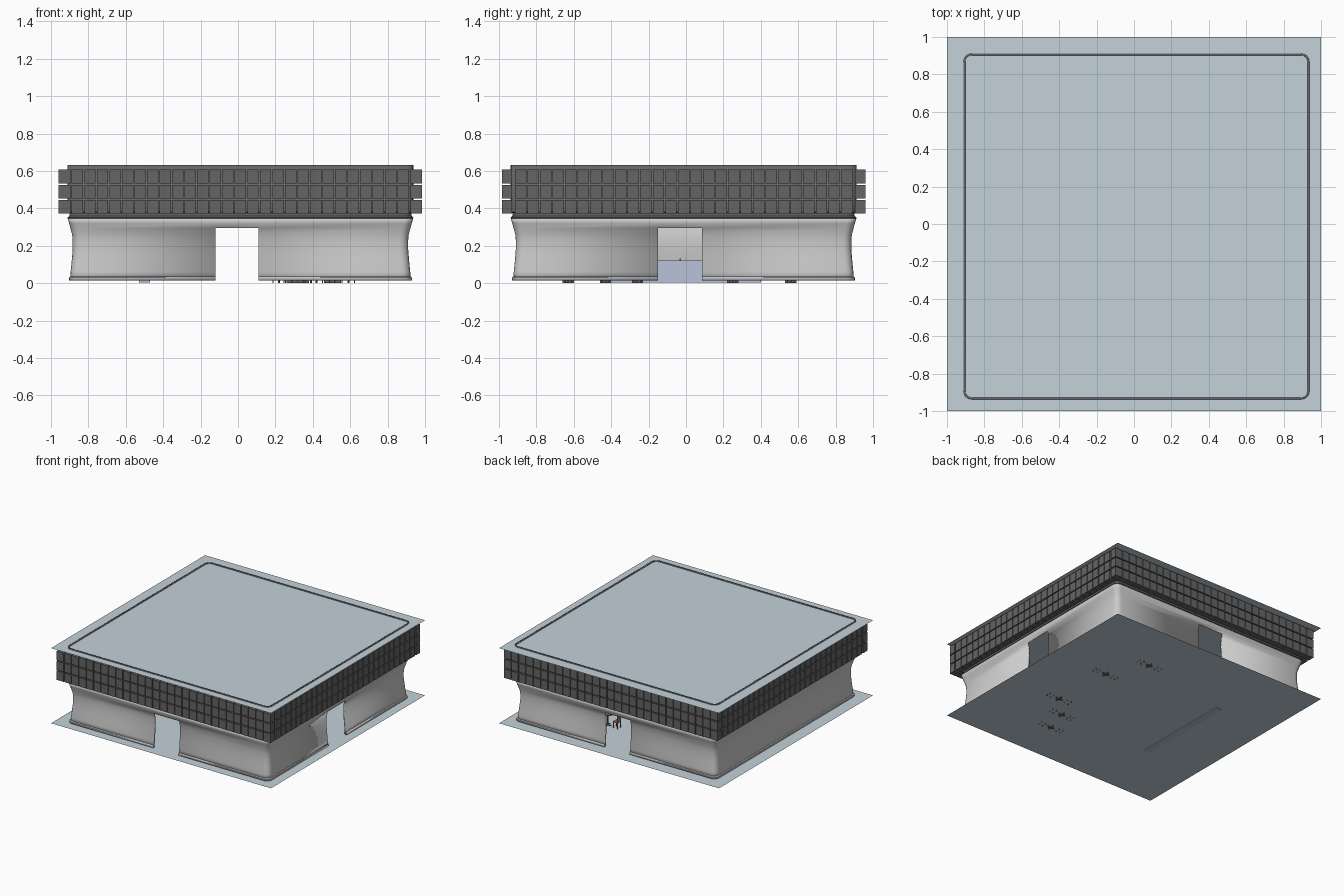
import bpy, bmesh, math
from mathutils import Matrix, Vector

if "Cube" in bpy.data.objects:
    bpy.data.objects.remove(bpy.data.objects["Cube"])

CX, CY = 0.013, -0.013          # building sits slightly off the slab centre


def material(name, col):
    m = bpy.data.materials.new(name)
    m.diffuse_color = (*col, 1)
    m.use_nodes = True
    m.node_tree.nodes["Principled BSDF"].inputs["Base Color"].default_value = m.diffuse_color
    return m


SLAB = material("pale_blue", (0.55, 0.64, 0.70))
DARK = material("dark_grey", (0.13, 0.13, 0.13))
BLUE = material("counter_blue", (0.48, 0.54, 0.70))
WOOD = material("wood", (0.36, 0.20, 0.12))


def finish(name, bm, mat=None):
    me = bpy.data.meshes.new(name)
    bm.to_mesh(me)
    bm.free()
    ob = bpy.data.objects.new(name, me)
    bpy.context.collection.objects.link(ob)
    if mat:
        me.materials.append(mat)
    return ob


def box(bm, x0, x1, y0, y1, z0, z1):
    m = Matrix.Translation(((x0 + x1) / 2, (y0 + y1) / 2, (z0 + z1) / 2))
    bmesh.ops.create_cube(bm, size=1, matrix=m @ Matrix.Diagonal((x1 - x0, y1 - y0, z1 - z0, 1)))


def cyl(bm, x, y, z0, z1, r, n=12):
    bmesh.ops.create_cone(bm, cap_ends=True, segments=n, radius1=r, radius2=r, depth=z1 - z0,
                          matrix=Matrix.Translation((x, y, (z0 + z1) / 2)))


def outline(half, z, r=0.045, seg=4):
    """Rounded square with extra points at the door jambs."""
    pts = []

    def arc(k):
        sx, sy = [(1, 1), (-1, 1), (-1, -1), (1, -1)][k]
        for i in range(seg + 1):
            a = math.pi / 2 * (k + i / seg)
            pts.append((CX + sx * (half - r) + r * math.cos(a),
                        CY + sy * (half - r) + r * math.sin(a), z))

    pts += [(CX + half, -0.15, z), (CX + half, 0.085, z)]
    arc(0)
    pts += [(0.11, CY + half, z), (-0.12, CY + half, z)]
    arc(1)
    arc(2)
    pts += [(-0.12, CY - half, z), (0.11, CY - half, z)]
    arc(3)
    return pts


def shell(name, profile, door_top, thick, mat=None):
    """Sweep a (half width, z) profile round the plan, leaving doors open."""
    bm = bmesh.new()
    rings = [[bm.verts.new(p) for p in outline(h, z)] for h, z in profile]
    n = len(rings[0])
    for (h, z), lo, hi in zip(profile[1:], rings, rings[1:]):
        for i in range(n):
            j = (i + 1) % n
            if i in (0, 7, 19) and z <= door_top + 1e-4:
                continue
            bm.faces.new((lo[i], lo[j], hi[j], hi[i]))
    loose = [v for v in bm.verts if not v.link_faces]
    bmesh.ops.delete(bm, geom=loose, context='VERTS')
    ob = finish(name, bm, mat)
    s = ob.modifiers.new("thickness", 'SOLIDIFY')
    s.thickness, s.offset = thick, -1
    bpy.ops.object.select_all(action='DESELECT')
    ob.select_set(True)
    bpy.context.view_layer.objects.active = ob
    bpy.ops.object.shade_smooth_by_angle(angle=math.radians(35))
    return ob


# Floor and roof sheets
for name, z in (("floor", 0.01), ("roof", 0.627)):
    bm = bmesh.new()
    bmesh.ops.create_grid(bm, x_segments=1, y_segments=1, size=1, matrix=Matrix.Translation((0, 0, z)))
    finish(name, bm, SLAB)

# Concave lower wall with three doorways, and its skirting
shell("lower_wall", [(0.910, 0.015), (0.908, 0.06), (0.902, 0.12), (0.897, 0.18), (0.897, 0.23),
                     (0.900, 0.26), (0.909, 0.295), (0.916, 0.32), (0.924, 0.345)], 0.295, 0.012)
shell("skirting", [(0.916, 0.015), (0.916, 0.03), (0.911, 0.036)], 0.295, 0.005)

# Dark upper drum behind the panels
shell("upper_wall", [(0.922, 0.345), (0.925, 0.35), (0.915, 0.36), (0.915, 0.375),
                     (0.925, 0.38), (0.925, 0.633)], 0, 0.010, DARK)

# Three rows of protruding facade panels on all four sides
bm = bmesh.new()
H, D, N, GAP = 0.972, 0.055, 29, 0.003
w = 2 * H / N
for z0, z1 in ((0.372, 0.446), (0.454, 0.526), (0.534, 0.608)):
    for i in range(N):
        a, b = -H + i * w + GAP, -H + (i + 1) * w - GAP
        if i == 0:
            a = -H
        if i == N - 1:
            b = H
        for s in (-1, 1):
            y0, y1 = sorted((s * H, s * (H - D)))
            box(bm, CX + a, CX + b, CY + y0, CY + y1, z0, z1)
            if 0 < i < N - 1:
                box(bm, CX + y0, CX + y1, CY + a, CY + b, z0, z1)
finish("facade_panels", bm, DARK)

# Serving counter with a tap
bm = bmesh.new()
box(bm, -0.53, -0.47, -0.45, 0.40, 0.005, 0.122)
finish("counter", bm, BLUE)
bm = bmesh.new()
cyl(bm, -0.49, -0.03, 0.12, 0.132, 0.004, 8)
finish("counter_tap", bm)

# Pedestal tables, each with two chairs
for k, (x, y) in enumerate([(0.49, 0.25), (0.32, 0.56), (0.52, -0.26), (0.35, -0.43), (0.29, -0.63)]):
    bm = bmesh.new()
    cyl(bm, x, y, 0.105, 0.115, 0.05, 16)
    finish(f"table_top_{k}", bm, WOOD)
    bm = bmesh.new()
    cyl(bm, x, y, 0.012, 0.105, 0.005, 8)
    box(bm, x - 0.03, x + 0.03, y - 0.004, y + 0.004, 0, 0.014)
    box(bm, x - 0.004, x + 0.004, y - 0.03, y + 0.03, 0, 0.014)
    finish(f"table_base_{k}", bm, DARK)
    for s in (-1, 1):
        cx = x + s * 0.085
        bm = bmesh.new()
        box(bm, cx - 0.022, cx + 0.022, y - 0.022, y + 0.022, 0.058, 0.066)
        xb = cx + s * 0.019
        box(bm, xb - 0.003, xb + 0.003, y - 0.022, y + 0.022, 0.066, 0.13)
        for dx in (-0.018, 0.018):
            for dy in (-0.018, 0.018):
                cyl(bm, cx + dx, y + dy, 0, 0.058, 0.003, 6)
        finish(f"chair_{k}_{'inner' if s < 0 else 'outer'}", bm, WOOD)
